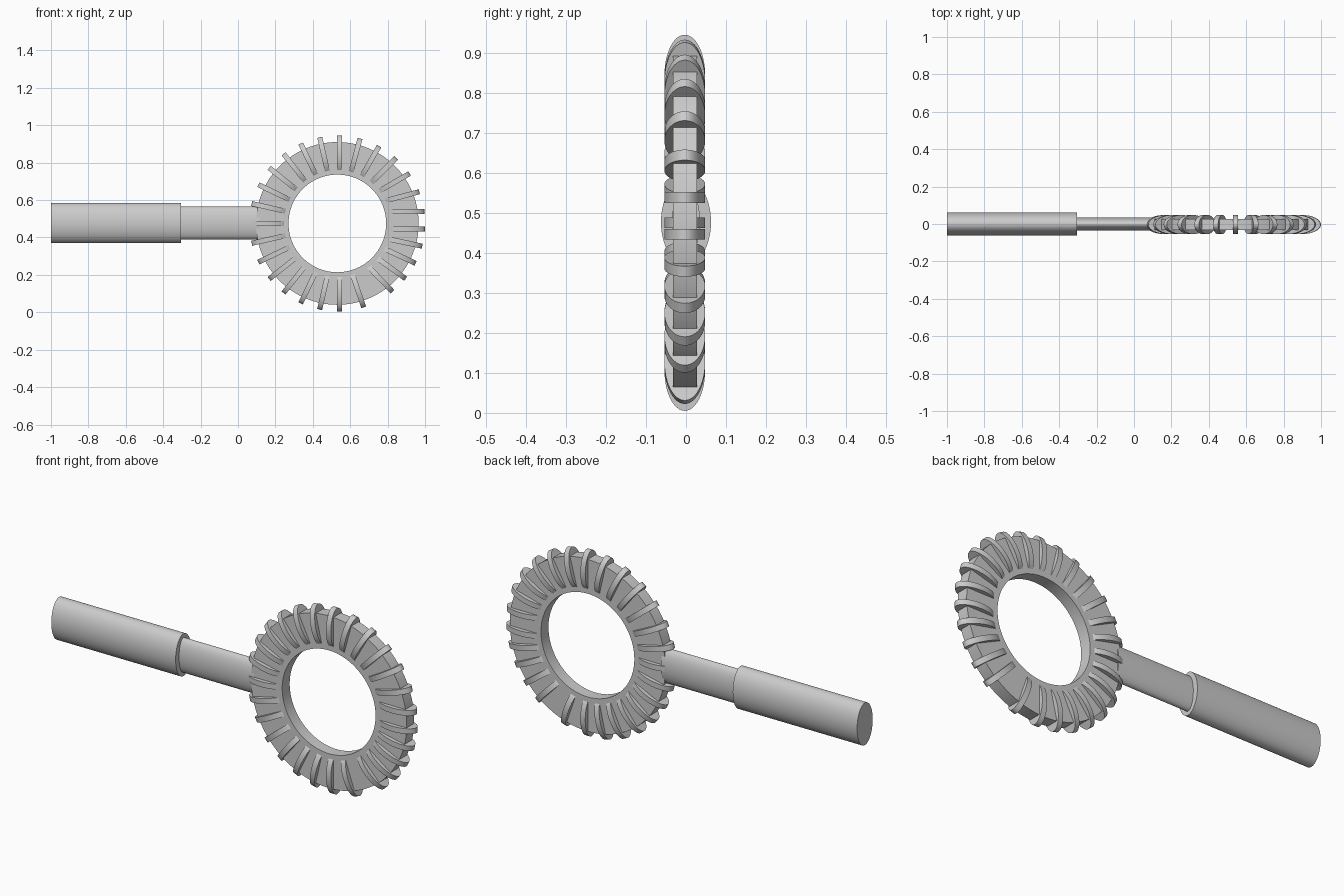
import bpy, math
from mathutils import Matrix, Vector

if "Cube" in bpy.data.objects:
    bpy.data.objects.remove(bpy.data.objects["Cube"])

CX, CZ, CY = 0.531, 0.475, -0.003


def finish(ob, name):
    ob.name = name
    bpy.ops.object.select_all(action='DESELECT')
    bpy.context.view_layer.objects.active = ob
    ob.select_set(True)
    bpy.ops.object.shade_smooth_by_angle(angle=math.radians(35))
    return ob


def elliptic_rod(name, x0, x1, z, ry, rz):
    bpy.ops.mesh.primitive_cylinder_add(vertices=64, radius=1, depth=1)
    ob = bpy.context.object
    ob.data.transform(Matrix.Diagonal((rz, ry, x1 - x0, 1)))
    ob.data.transform(Matrix.Rotation(math.pi / 2, 4, 'Y'))
    ob.data.transform(Matrix.Translation(((x0 + x1) / 2, 0, z)))
    return finish(ob, name)


# Handle grip and narrower neck
elliptic_rod("handle_grip", -1.0, -0.305, 0.477, 0.0625, 0.107)
elliptic_rod("neck", -0.32, 0.115, 0.477, 0.035, 0.0875)

# Flat ring with rectangular section
N = 96
verts, faces = [], []
section = [(0.261, -0.03), (0.435, -0.03), (0.435, 0.03), (0.261, 0.03)]
for i in range(N):
    a = 2 * math.pi * i / N
    for r, y in section:
        verts.append((CX + r * math.cos(a), CY + y, CZ + r * math.sin(a)))
    for k in range(4):
        j, m = (i + 1) % N, (k + 1) % 4
        faces.append((i * 4 + k, i * 4 + m, j * 4 + m, j * 4 + k))
me = bpy.data.meshes.new("ring")
me.from_pydata(verts, [], faces)
ring = bpy.data.objects.new("ring", me)
bpy.context.collection.objects.link(ring)
bpy.ops.object.select_all(action='DESELECT')
bpy.context.view_layer.objects.active = ring
bpy.ops.object.mode_set(mode='EDIT')
bpy.ops.mesh.select_all(action='SELECT')
bpy.ops.mesh.normals_make_consistent(inside=False)
bpy.ops.object.mode_set(mode='OBJECT')
finish(ring, "ring")


# Thin elliptical bands wrapped around the ring
def band(pos, tilt):
    p, t = math.radians(pos), math.radians(tilt)
    end = Vector((CX + 0.47 * math.cos(p), CY, CZ + 0.47 * math.sin(p)))
    centre = end - 0.102 * Vector((math.cos(t), 0, math.sin(t)))
    bpy.ops.mesh.primitive_cylinder_add(vertices=48, radius=1, depth=1)
    ob = bpy.context.object
    ob.data.transform(Matrix.Diagonal((0.102, 0.051, 0.027, 1)))
    ob.data.transform(Matrix.Rotation(-t, 4, 'Y'))
    ob.data.transform(Matrix.Translation(centre))
    finish(ob, "wrap_band")


# upper right quarter, left half, then the uneven lower right quarter
for i in range(7):
    band(7.7 + 13.47 * i, 15 * i)
for i in range(1, 14):
    band(88.5 + 13.07 * i, 90 + 180 * i / 14)
for pos, tilt in [(-3.5, 0), (-15, -12), (-27, -25), (-39, -36),
                  (-51, -46), (-72.5, -71), (-88.5, -90)]:
    band(pos, tilt)
